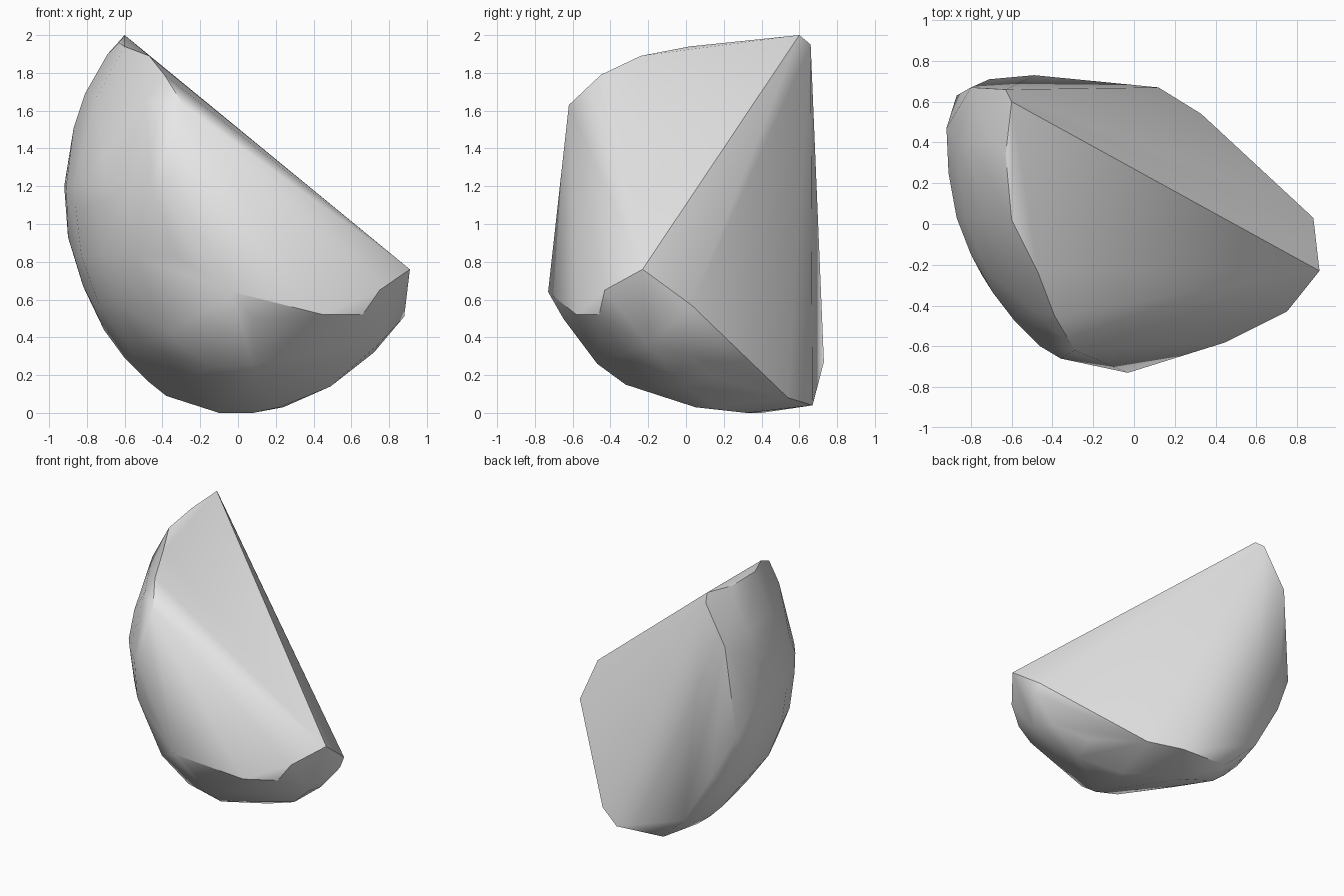
import bpy
import bmesh
import math
from mathutils import Vector

# Remove the default object
default_object = bpy.data.objects.get("Cube")
if default_object:
    bpy.data.objects.remove(default_object, do_unlink=True)


def make_material(name, color):
    material = bpy.data.materials.new(name)
    material.use_nodes = True
    material.diffuse_color = color
    shader = material.node_tree.nodes["Principled BSDF"]
    shader.inputs["Base Color"].default_value = color
    shader.inputs["Roughness"].default_value = 0.8
    return material


def plane_facing_out(a, b, c, inside):
    """Return a point and a normal that points away from the inside."""
    normal = (b - a).cross(c - a).normalized()
    if normal.dot(inside - a) > 0:
        normal.negate()
    return a, normal


def hull_object(name, points, creases, material):
    """Wrap the points in a smooth convex skin, sharp along the creases."""
    bm = bmesh.new()
    for point in points:
        bm.verts.new(point)
    result = bmesh.ops.convex_hull(bm, input=bm.verts)
    loose = {item for item in result["geom_interior"] + result["geom_unused"]
             if isinstance(item, bmesh.types.BMVert)}
    bmesh.ops.delete(bm, geom=list(loose), context="VERTS")
    bmesh.ops.recalc_face_normals(bm, faces=bm.faces)
    sharp_pairs = {frozenset((a.to_tuple(2), b.to_tuple(2)))
                   for path in creases for a, b in zip(path, path[1:])}
    for face in bm.faces:
        face.smooth = True
    for edge in bm.edges:
        ends = frozenset(vert.co.to_tuple(2) for vert in edge.verts)
        edge.smooth = ends not in sharp_pairs
    mesh = bpy.data.meshes.new(name)
    bm.to_mesh(mesh)
    bm.free()
    mesh.materials.append(material)
    obj = bpy.data.objects.new(name, mesh)
    bpy.context.collection.objects.link(obj)
    return obj


# Straight ridge where the two cut sides meet
ridge_top = Vector((-.6, .6, 2))
ridge_end = Vector((.91, -.23, .76))

# Rim of the front cut, from the ridge top round to the ridge end
front_rim = [Vector(p) for p in (
    (-.63, .34, 1.96), (-.6, .02, 1.94), (-.47, -.24, 1.89),
    (-.39, -.45, 1.79), (-.29, -.62, 1.63), (-.03, -.73, .64),
    (.45, -.58, .52), (.66, -.46, .52), (.75, -.43, .65))]
upper_corner, lower_corner = front_rim[4], front_rim[5]

# Rim of the back cut, from the ridge top round to the ridge end
back_rim = [Vector(p) for p in (
    (-.63, .66, 1.95), (-.8, .67, 1.66), (-.87, .63, .97),
    (-.71, .71, .65), (-.49, .73, .27), (-.27, .66, .06),
    (.12, .67, .04), (.33, .54, .08), (.88, .03, .57))]
foot_corner = back_rim[6]

# Outlines of the round side: upright, level and crosswise
upright = [(-.69, 1.9), (-.81, 1.69), (-.87, 1.51), (-.91, 1.25),
           (-.9, .93), (-.82, .67), (-.71, .44), (-.6, .29), (-.48, .17),
           (-.38, .09), (-.1, 0), (.08, 0), (.24, .03), (.49, .14),
           (.72, .32), (.88, .51)]
level = [(-.92, .47), (-.91, .25), (-.87, .03), (-.8, -.15),
         (-.69, -.34), (-.59, -.47), (-.46, -.6), (-.36, -.66)]
crosswise = [(-.65, .5), (-.47, .26), (-.32, .15)]

round_side = [Vector((x, .4 - min(max(x, 0), .42), z)) for x, z in upright]
round_side += [Vector((x, y, 1.2)) for x, y in level]
round_side += [Vector((.08, y, z)) for y, z in crosswise]

# Bulges of the round side between the outlines
round_side += [Vector(p) for p in (
    (-.75, .03, 1.67), (-.76, -.14, 1.38), (-.49, -.43, 1.65),
    (-.58, -.38, 1.46), (-.73, -.19, .95), (-.72, -.04, .69),
    (-.66, .12, .48), (-.52, -.38, .66), (-.36, -.41, .42),
    (-.16, -.37, .24), (.22, .05, .03), (.74, -.2, .36))]

# Fill the rest with an egg shape kept behind the cuts
inside = Vector((-.4, 0, .7))
cuts = [plane_facing_out(ridge_top, ridge_end, upper_corner, inside),
        plane_facing_out(ridge_end, upper_corner, lower_corner, inside),
        plane_facing_out(ridge_top, ridge_end, foot_corner, inside)]
center = Vector((.07, .3, 1.1))
radii = Vector((.97, 1.02, 1.05))
rings, segments = 12, 22
for ring in range(1, rings):
    tilt = math.pi * ring / rings
    for segment in range(segments):
        turn = math.tau * segment / segments
        direction = Vector((math.sin(tilt) * math.cos(turn),
                            math.sin(tilt) * math.sin(turn),
                            math.cos(tilt)))
        point = center + direction * radii
        behind = all((point - origin).dot(normal) < -.08
                     for origin, normal in cuts)
        if behind and point.y < .58:
            round_side.append(point)

# Assemble the wedge with crisp ridge and rims
creases = [[ridge_top, ridge_end],
           [ridge_top] + front_rim[:5],
           front_rim[5:] + [ridge_end],
           [ridge_top] + back_rim[:3],
           back_rim[5:] + [ridge_end]]
stone_grey = make_material("stone grey", (.8, .8, .8, 1))
hull_object("rounded_wedge",
            [ridge_top, ridge_end] + front_rim + back_rim + round_side,
            creases, stone_grey)
